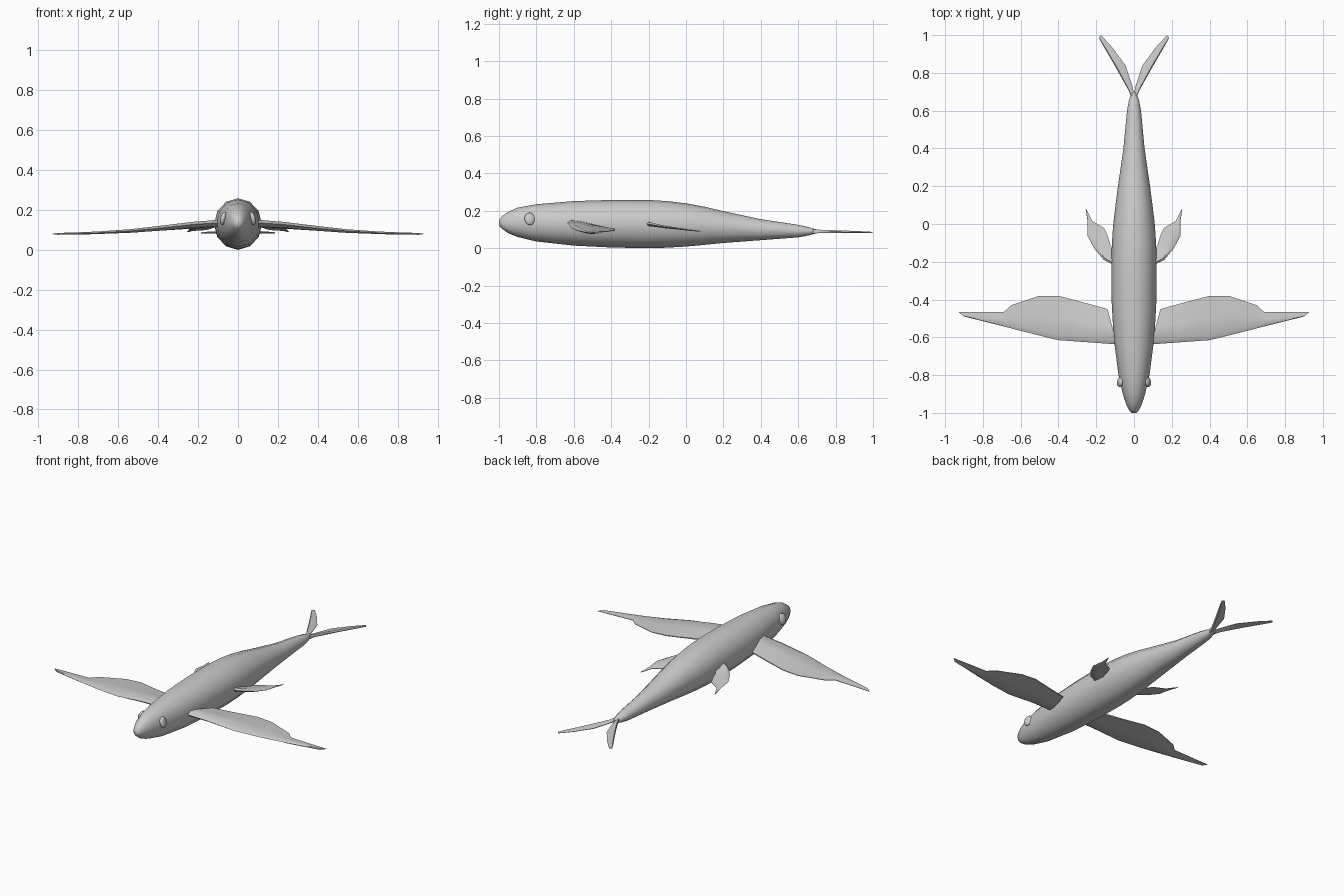
import bpy, bmesh, math
from mathutils import Vector

if "Cube" in bpy.data.objects:
    bpy.data.objects.remove(bpy.data.objects["Cube"])


def loft(name, rings, angle=60):
    """Skin a list of equal-sized closed rings and cap both ends."""
    bm = bmesh.new()
    vs = [[bm.verts.new(p) for p in r] for r in rings]
    n = len(vs[0])
    for a, b in zip(vs, vs[1:]):
        for i in range(n):
            j = (i + 1) % n
            bm.faces.new((a[i], a[j], b[j], b[i]))
    bm.faces.new(vs[0])
    bm.faces.new(vs[-1])
    bmesh.ops.recalc_face_normals(bm, faces=bm.faces)
    me = bpy.data.meshes.new(name)
    bm.to_mesh(me)
    bm.free()
    ob = bpy.data.objects.new(name, me)
    bpy.context.collection.objects.link(ob)
    smooth(ob, angle)
    return ob


def smooth(ob, angle):
    bpy.ops.object.select_all(action='DESELECT')
    ob.select_set(True)
    bpy.context.view_layer.objects.active = ob
    bpy.ops.object.shade_smooth_by_angle(angle=math.radians(angle))


def mirror(ob):
    ob.modifiers.new("mirror", 'MIRROR')


def fin(name, sections):
    """Blade from (leading point, trailing point, thickness) sections."""
    rings = []
    for lead, trail, t in sections:
        a, b = Vector(lead), Vector(trail)
        up = Vector((0, 0, t / 2))
        p, q = a.lerp(b, 0.12), a.lerp(b, 0.5)
        rings.append([a, p + up, q + up * 0.8, b + up * 0.2,
                      b - up * 0.2, q - up * 0.8, p - up])
    mirror(loft(name, rings, 40))


# Body: y, half width, bottom z, top z
body = [
    (-1.0, .012, .122, .15), (-.985, .027, .105, .17), (-.95, .043, .08, .195),
    (-.9, .059, .06, .217), (-.8, .082, .036, .235), (-.6, .108, .014, .252),
    (-.4, .119, .004, .258), (-.2, .12, .0, .258), (-.1, .117, .003, .252),
    (0, .11, .009, .24), (.1, .098, .018, .222), (.2, .085, .028, .198),
    (.4, .056, .043, .155), (.6, .037, .058, .125), (.65, .028, .067, .114),
    (.7, .012, .08, .1)]
N = 12
loft("body", [[(w * math.sin(2 * math.pi * k / N), y,
                (lo + hi) / 2 + (hi - lo) / 2 * math.cos(2 * math.pi * k / N))
               for k in range(N)] for y, w, lo, hi in body])

# Long wing-like pectoral fins
fin("pectoral_fins", [
    ((.09, -.637, .136), (.14, -.45, .115), .034),
    ((.22, -.628, .128), (.25, -.42, .108), .03),
    ((.4, -.615, .108), (.4, -.38, .102), .024),
    ((.55, -.578, .094), (.5, -.38, .096), .018),
    ((.66, -.55, .088), (.65, -.43, .088), .014),
    ((.71, -.537, .085), (.69, -.467, .086), .013),
    ((.9, -.49, .08), (.93, -.465, .08), .009)])

# Small swept pelvic fins
fin("pelvic_fins", [
    ((.09, -.225, .133), (.1, -.15, .12), .024),
    ((.16, -.19, .128), (.125, -.11, .112), .018),
    ((.21, -.13, .116), (.14, -.06, .105), .014),
    ((.245, -.065, .108), (.16, -.02, .1), .01),
    ((.245, .01, .098), (.22, .015, .097), .008),
    ((.256, .08, .09), (.252, .078, .09), .004)])

# Forked tail lobes
fin("tail_fin", [
    ((.014, .67, .09), (0, .69, .09), .026),
    ((.03, .71, .09), (.008, .73, .09), .018),
    ((.1, .835, .088), (.045, .84, .088), .014),
    ((.158, .935, .086), (.115, .935, .086), .01),
    ((.186, .985, .085), (.175, 1.0, .085), .006)])

# Eyes
for s in (-1, 1):
    bpy.ops.mesh.primitive_uv_sphere_add(
        segments=16, ring_count=8, radius=1,
        location=(s * .072, -.835, .157), rotation=(0, -s * .25, s * .2))
    eye = bpy.context.object
    eye.name = "eye_left" if s < 0 else "eye_right"
    eye.scale = (.016, .029, .034)
    smooth(eye, 60)
